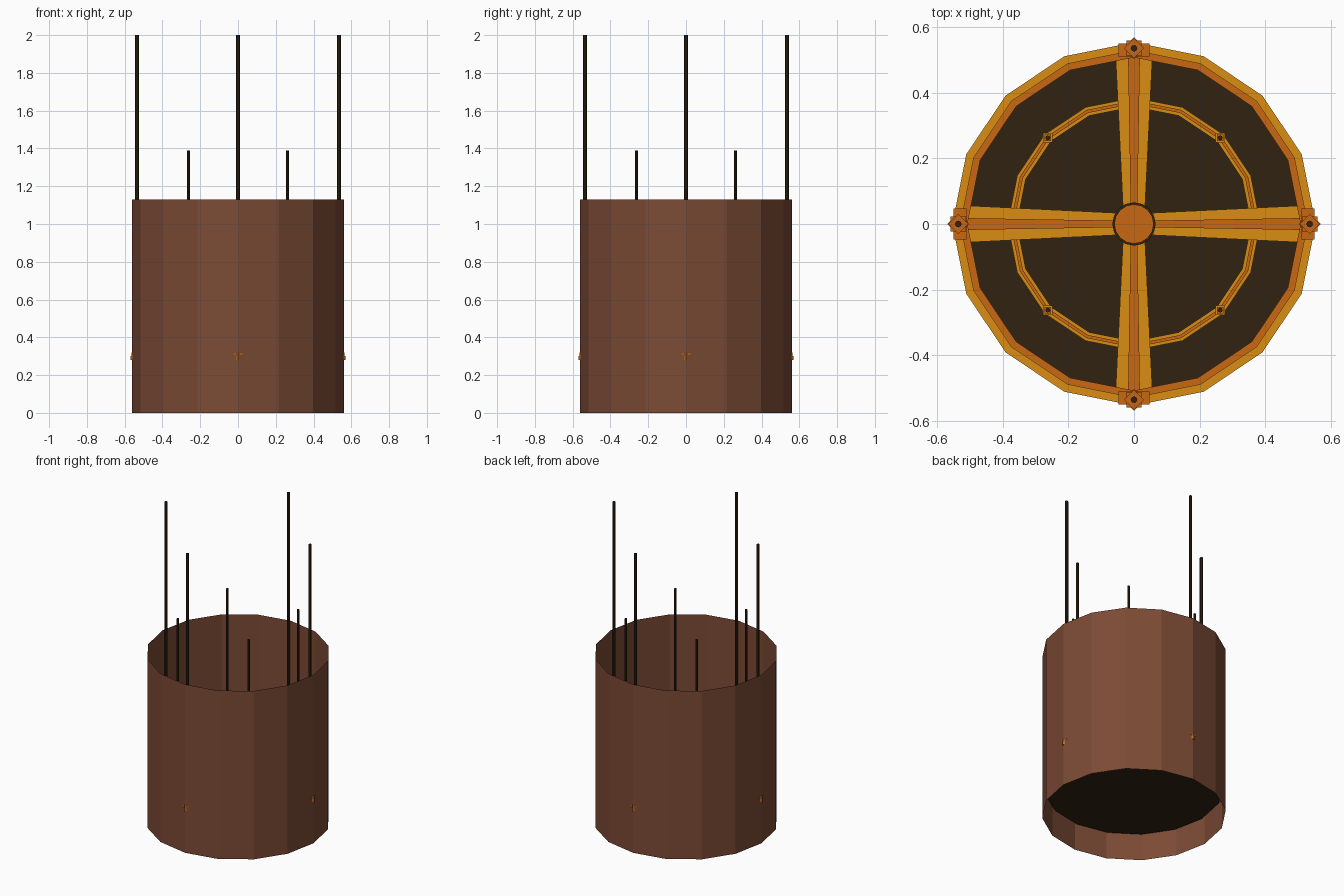
import bpy, bmesh
from math import cos, sin, pi

if "Cube" in bpy.data.objects:
    bpy.data.objects.remove(bpy.data.objects["Cube"])


def material(name, rgb):
    m = bpy.data.materials.new(name)
    m.diffuse_color = (*rgb, 1)
    m.use_nodes = True
    m.node_tree.nodes["Principled BSDF"].inputs["Base Color"].default_value = m.diffuse_color
    return m


BROWN = material("brown_shade", (0.2, 0.07, 0.036))
GOLD = material("gold", (0.70, 0.27, 0.006))
ORANGE = material("orange_gold", (0.58, 0.135, 0.006))
DARK = material("dark_iron", (0.03, 0.016, 0.005))


def finish(name, bm, mat):
    bmesh.ops.recalc_face_normals(bm, faces=bm.faces[:])
    me = bpy.data.meshes.new(name)
    bm.to_mesh(me)
    bm.free()
    me.materials.append(mat)
    ob = bpy.data.objects.new(name, me)
    bpy.context.collection.objects.link(ob)
    return ob


def lathe(name, profile, mat, n=16, closed=True):
    """Sweep an (r, z) profile around the z axis."""
    bm = bmesh.new()
    rows = [[bm.verts.new((r * cos(2 * pi * i / n), r * sin(2 * pi * i / n), z))
             for r, z in profile] for i in range(n)]
    k = len(profile)
    for i in range(n):
        a, b = rows[i], rows[(i + 1) % n]
        for j in range(k if closed else k - 1):
            bm.faces.new((a[j], b[j], b[(j + 1) % k], a[(j + 1) % k]))
    return finish(name, bm, mat)


def ring(name, r0, r1, z0, z1, mat):
    return lathe(name, [(r0, z0), (r1, z0), (r1, z1), (r0, z1)], mat)


def prism(name, pts, z0, z1, mat):
    """Extrude an outline from z0 to z1."""
    bm = bmesh.new()
    f = bm.faces.new([bm.verts.new((x, y, z0)) for x, y in pts])
    ext = bmesh.ops.extrude_face_region(bm, geom=[f], use_keep_orig=True)
    vs = [v for v in ext["geom"] if isinstance(v, bmesh.types.BMVert)]
    bmesh.ops.translate(bm, verts=vs, vec=(0, 0, z1 - z0))
    return finish(name, bm, mat)


def polygon(r, n, cx=0, cy=0, rot=0):
    return [(cx + r * cos(rot + 2 * pi * i / n), cy + r * sin(rot + 2 * pi * i / n))
            for i in range(n)]


def box(cx, hx, hy):
    return [(cx - hx, -hy), (cx + hx, -hy), (cx + hx, hy), (cx - hx, hy)]


# Open drum shade and the plate set inside it
lathe("drum_shade", [(0.56, 0), (0.56, 1.13)], BROWN, closed=False)
prism("base_plate", polygon(0.54, 16), 0.17, 0.19, DARK)

# Outer and inner hoops, each with a raised trim
ring("outer_hoop", 0.528, 0.553, 0.19, 0.30, GOLD)
ring("outer_hoop_trim", 0.507, 0.53, 0.19, 0.29, ORANGE)
ring("inner_hoop", 0.357, 0.385, 0.19, 0.25, GOLD)
ring("inner_hoop_trim", 0.366, 0.376, 0.25, 0.257, ORANGE)

# Central hub
prism("hub_rim", polygon(0.066, 16), 0.19, 0.29, DARK)
prism("hub_cap", polygon(0.06, 16), 0.29, 0.30, ORANGE)

for q in range(4):
    # Flared spoke with ridge, clasp and tall hanging rod
    parts = [
        prism("spoke", [(0.04, -0.033), (0.51, -0.056), (0.51, 0.056), (0.04, 0.033)],
              0.19, 0.27, GOLD),
        prism("spoke_ridge", [(0.04, -0.01), (0.51, -0.018), (0.51, 0.018), (0.04, 0.01)],
              0.27, 0.28, ORANGE),
        prism("clasp_block", box(0.53, 0.02, 0.047), 0.25, 0.31, ORANGE),
        prism("clasp_square", box(0.535, 0.023, 0.023), 0.31, 0.315, ORANGE),
        prism("clasp_diamond", polygon(0.034, 4, 0.535), 0.28, 0.30, ORANGE),
        prism("clasp_diamond_top", polygon(0.03, 4, 0.535), 0.30, 0.32, ORANGE),
        prism("tall_rod", polygon(0.01, 8, 0.535), 0.28, 2.0, DARK),
    ]
    for ob in parts:
        ob.rotation_euler.z = q * pi / 2
    # Short rod with square socket on the inner hoop
    parts = [
        prism("short_rod_socket", box(0.371, 0.014, 0.014), 0.19, 0.27, GOLD),
        prism("short_rod_collar", box(0.371, 0.01, 0.01), 0.27, 0.28, ORANGE),
        prism("short_rod", polygon(0.0075, 8, 0.371), 0.25, 1.39, DARK),
    ]
    for ob in parts:
        ob.rotation_euler.z = q * pi / 2 + pi / 4
    for ob in parts[:2]:
        ob.rotation_euler.z = 0
        for v in ob.data.vertices:
            a = q * pi / 2 + pi / 4
            v.co.x += 0.371 * cos(a) - 0.371
            v.co.y += 0.371 * sin(a)
